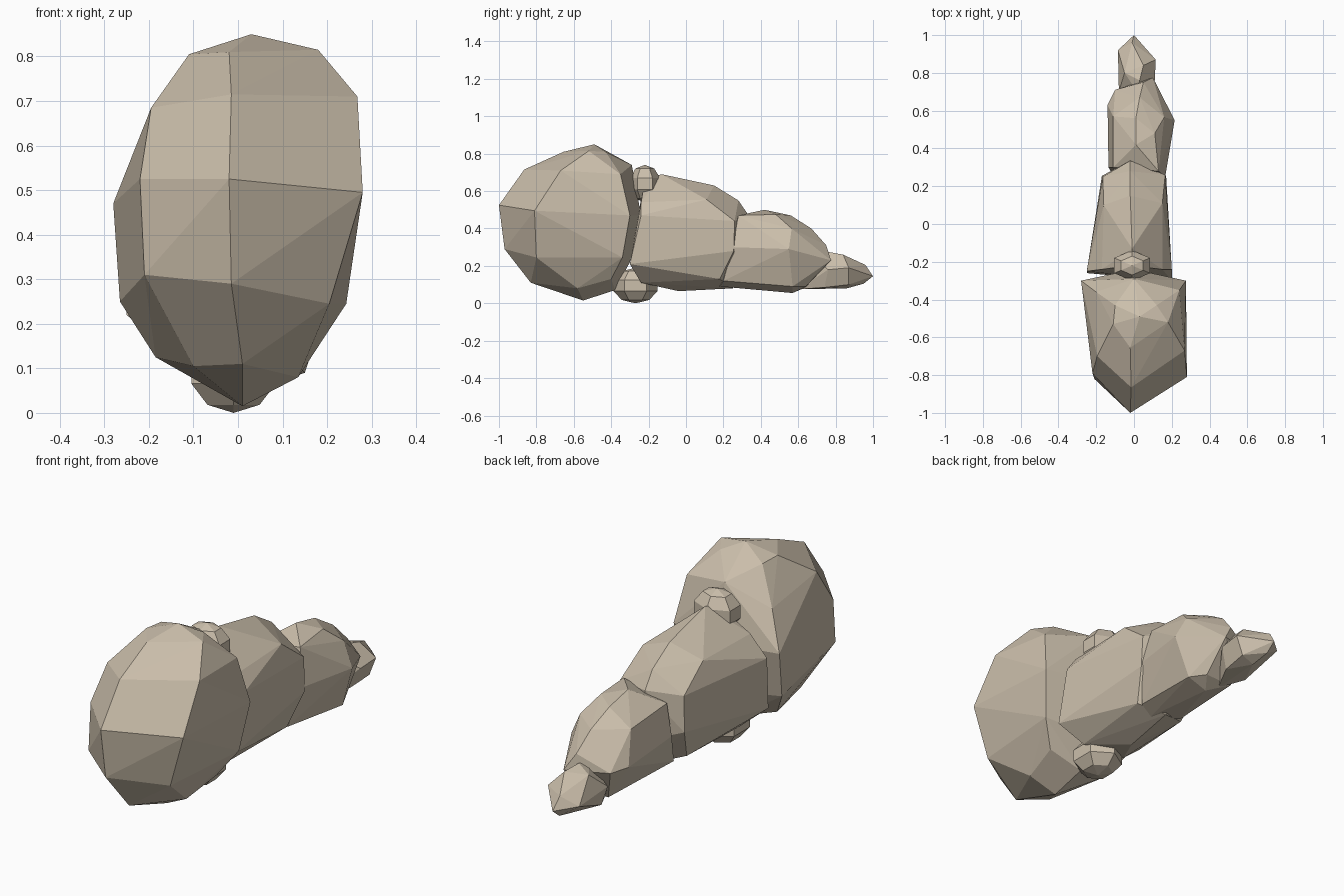
import bpy, bmesh
from math import pi
from mathutils import Vector, Matrix


def hull_rock(name, points):
    """Faceted boulder: convex hull around its corner points."""
    bm = bmesh.new()
    for p in points:
        bm.verts.new(p)
    bmesh.ops.convex_hull(bm, input=bm.verts[:])
    loose = [v for v in bm.verts if not v.link_faces]
    bmesh.ops.delete(bm, geom=loose, context='VERTS')
    bmesh.ops.dissolve_limit(bm, angle_limit=0.06, verts=bm.verts[:], edges=bm.edges[:])
    bmesh.ops.recalc_face_normals(bm, faces=bm.faces[:])
    finish(name, bm)


def pebble(name, centre, radii):
    """Small six-sided stone."""
    bm = bmesh.new()
    bmesh.ops.create_uvsphere(bm, u_segments=6, v_segments=5, radius=1)
    bmesh.ops.transform(bm, verts=bm.verts[:],
                        matrix=Matrix.Translation(centre) @ Matrix.Diagonal((*radii, 1)))
    finish(name, bm)


def finish(name, bm):
    mesh = bpy.data.meshes.new(name)
    bm.to_mesh(mesh)
    bm.free()
    ob = bpy.data.objects.new(name, mesh)
    bpy.context.collection.objects.link(ob)
    mat = bpy.data.materials.get("stone")
    if mat is None:
        mat = bpy.data.materials.new("stone")
        mat.diffuse_color = (0.60, 0.52, 0.41, 1)
    mesh.materials.append(mat)


# Tall front boulder, ring by ring from the bottom
hull_rock("large_boulder", [
    (0.01, -0.55, 0.015),
    (0.01, -0.83, 0.11), (0.135, -0.58, 0.08), (0.165, -0.40, 0.13),
    (0, -0.38, 0.07), (-0.185, -0.42, 0.125), (-0.10, -0.72, 0.105),
    (-0.015, -0.97, 0.29), (0.205, -0.80, 0.245), (0.243, -0.34, 0.245),
    (0, -0.30, 0.22), (-0.265, -0.34, 0.25), (-0.21, -0.82, 0.31),
    (-0.02, -1.0, 0.525), (0.28, -0.81, 0.495), (0.275, -0.30, 0.47),
    (0, -0.24, 0.47), (-0.28, -0.30, 0.47), (-0.22, -0.79, 0.525),
    (-0.015, -0.865, 0.715), (0.268, -0.67, 0.71), (0.24, -0.35, 0.69),
    (0, -0.29, 0.74), (-0.20, -0.36, 0.64), (-0.195, -0.70, 0.685),
    (-0.02, -0.655, 0.81), (0.18, -0.52, 0.815), (0.12, -0.43, 0.81),
    (-0.10, -0.43, 0.80), (-0.11, -0.53, 0.805), (0.03, -0.49, 0.85)])

# Middle boulder
hull_rock("middle_boulder", [
    (-0.02, -0.04, 0.065), (0.02, 0.25, 0.08), (0.10, -0.24, 0.11), (-0.12, -0.22, 0.11),
    (0.13, 0.18, 0.13), (-0.13, 0.18, 0.13),
    (0.20, -0.30, 0.21), (-0.25, -0.26, 0.22), (0.17, 0.255, 0.28), (-0.17, 0.255, 0.28),
    (0.20, -0.24, 0.47), (-0.25, -0.25, 0.46), (0.165, 0.26, 0.44), (-0.165, 0.25, 0.45),
    (0.15, -0.24, 0.54), (-0.17, -0.24, 0.56), (0.15, 0.11, 0.555), (-0.16, 0.10, 0.56),
    (-0.02, -0.22, 0.66), (-0.01, -0.13, 0.69), (-0.02, 0.15, 0.63),
    (-0.02, 0.28, 0.55), (-0.02, 0.335, 0.47), (0, 0.32, 0.22)])

# Rear boulder
hull_rock("rear_boulder", [
    (0.05, 0.57, 0.055), (0.05, 0.18, 0.09), (0.12, 0.20, 0.12), (-0.09, 0.22, 0.11),
    (0.10, 0.64, 0.09), (-0.04, 0.64, 0.085), (0.15, 0.57, 0.09),
    (0.165, 0.25, 0.30), (0.215, 0.55, 0.29), (0.10, 0.775, 0.23),
    (-0.10, 0.71, 0.24), (-0.14, 0.63, 0.25), (-0.135, 0.30, 0.27),
    (0.13, 0.28, 0.47), (0.11, 0.48, 0.475), (0.16, 0.565, 0.40),
    (-0.11, 0.30, 0.42), (-0.11, 0.57, 0.40), (0.01, 0.42, 0.50),
    (0.01, 0.56, 0.47), (0.03, 0.67, 0.40), (0.05, 0.75, 0.31)])

# Low end rock
hull_rock("end_rock", [
    (0, 0.60, 0.075), (0.01, 0.86, 0.08), (0, 0.95, 0.105), (0.07, 0.74, 0.085),
    (-0.06, 0.72, 0.085), (0.08, 0.87, 0.10),
    (0, 1.0, 0.145), (0.115, 0.87, 0.19), (0.11, 0.76, 0.18),
    (-0.085, 0.92, 0.16), (-0.08, 0.70, 0.17), (-0.01, 0.96, 0.205),
    (0.05, 0.84, 0.26), (0.03, 0.76, 0.275), (-0.05, 0.80, 0.255), (0.03, 0.68, 0.25)])

# Small stones wedged between the boulders
pebble("upper_pebble", (-0.01, -0.22, 0.64), (0.115, 0.085, 0.10))
pebble("lower_pebble", (-0.01, -0.27, 0.095), (0.115, 0.125, 0.095))
